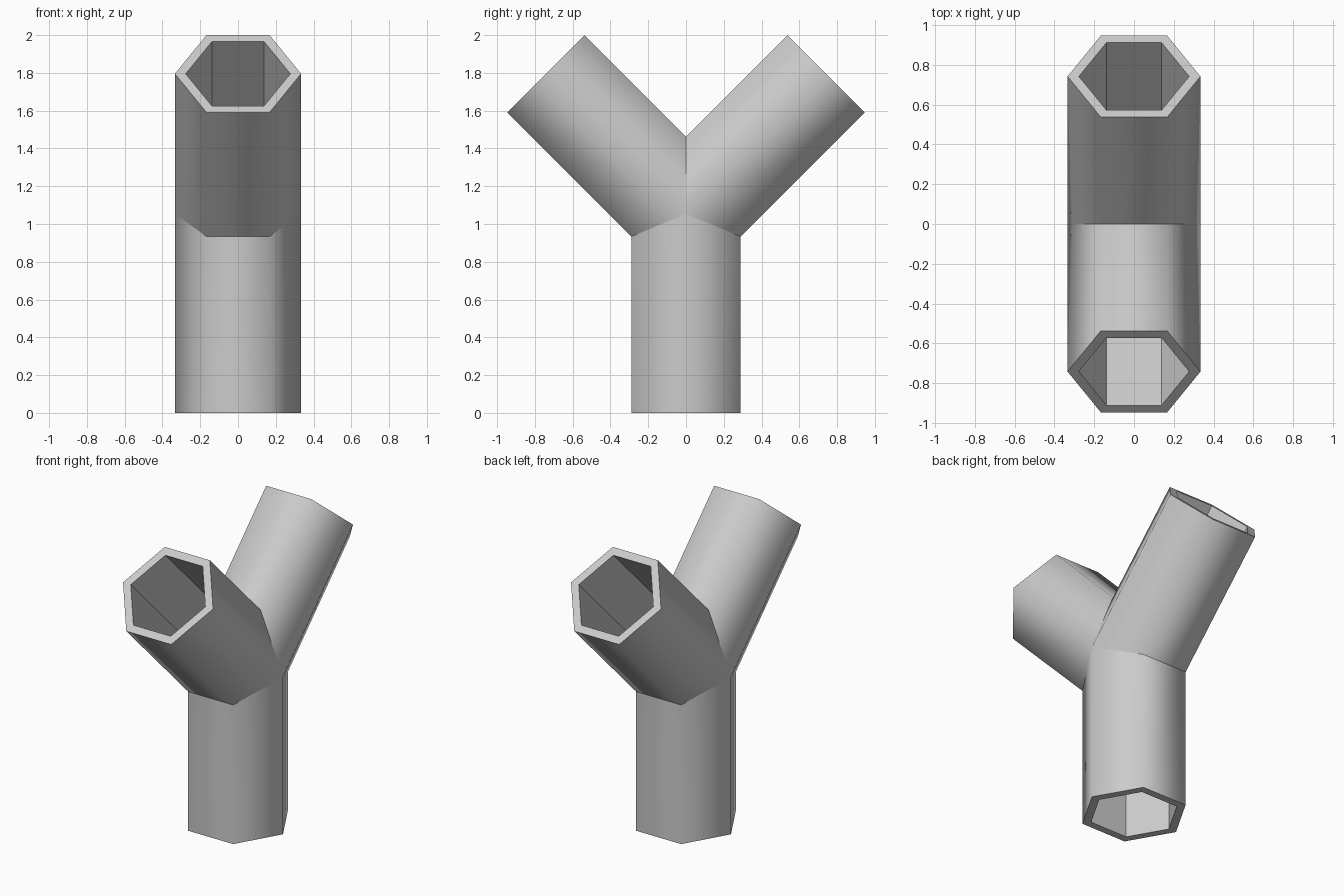
import bpy, bmesh
from math import sin, cos, tan, pi, sqrt

if "Cube" in bpy.data.objects:
    bpy.data.objects.remove(bpy.data.objects["Cube"])

R_OUT, R_IN = 0.334, 0.277      # hexagon corner radii
C = 0.742                       # arm reach in y and z
J = 2.0 - C - R_OUT * sin(pi / 3) / sqrt(2)   # height where the axes meet
K = tan(pi / 8)                 # mitre slope

bm = bmesh.new()


def hexagon(r):
    return [(r * cos(i * pi / 3), r * sin(i * pi / 3)) for i in range(6)]


def stem_rings(r):
    pts = hexagon(r)
    return [[(u, v, 0) for u, v in pts],
            [(u, v, J - K * abs(v)) for u, v in pts]]


def arm_rings(r, s):
    # upper corners meet the other arm at y=0, lower corners meet the stem
    start, end = [], []
    for u, v in hexagon(r):
        start.append((u, 0, J + v * sqrt(2)) if v > 1e-6 else (u, -s * v, J + K * v))
        end.append((u, s * (C - v / sqrt(2)), J + C + v / sqrt(2)))
    return [end, start]


def strip(a, b, smooth, sharp_ends):
    a = [bm.verts.new(p) for p in a]
    b = [bm.verts.new(p) for p in b]
    for i in range(6):
        j = (i + 1) % 6
        f = bm.faces.new((a[i], a[j], b[j], b[i]))
        f.smooth = smooth
    if sharp_ends:
        for ring in (a, b):
            for i in range(6):
                bm.edges.get((ring[i], ring[(i + 1) % 6])).smooth = False


# three hollow branches: outer wall smooth, inner wall and rim flat
for rings in (stem_rings, lambda r: arm_rings(r, 1), lambda r: arm_rings(r, -1)):
    outer, inner = rings(R_OUT), rings(R_IN)
    strip(*outer, True, True)
    strip(*inner, False, False)
    strip(outer[0], inner[0], False, False)

bmesh.ops.remove_doubles(bm, verts=bm.verts, dist=1e-4)
bmesh.ops.recalc_face_normals(bm, faces=bm.faces)

# keep mitre seams and rims crisp after welding
for e in bm.edges:
    a, b = e.verts
    along_branch = (a.co - b.co).length > 0.5
    e.smooth = along_branch

mesh = bpy.data.meshes.new("y_pipe")
bm.to_mesh(mesh)
bm.free()
pipe = bpy.data.objects.new("y_pipe", mesh)
bpy.context.collection.objects.link(pipe)
